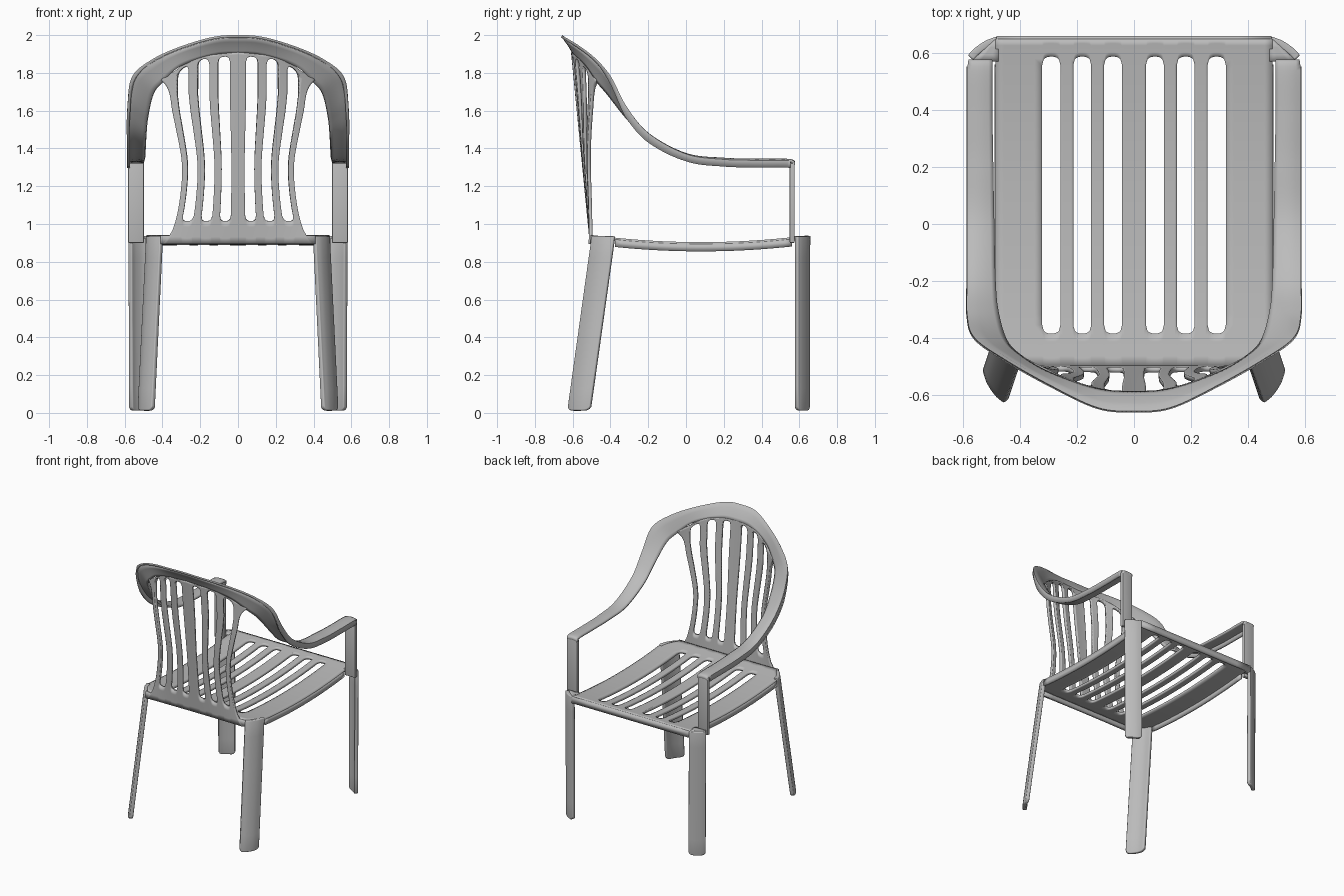
import bpy, bmesh, math
from mathutils import Vector

cube = bpy.data.objects.get("Cube")
if cube:
    bpy.data.objects.remove(cube)

plastic = bpy.data.materials.new("grey_plastic")
plastic.use_nodes = True
GREY = (0.5, 0.5, 0.5, 1)
plastic.diffuse_color = GREY
plastic.node_tree.nodes["Principled BSDF"].inputs["Base Color"].default_value = GREY


def smooth_curve(keys, values):
    """Cubic curve through values (numbers or vectors) at the given keys."""
    n = len(keys)

    def slope(i):
        a, b = max(i - 1, 0), min(i + 1, n - 1)
        return (values[b] - values[a]) / (keys[b] - keys[a])

    def f(t):
        t = min(max(t, keys[0]), keys[-1])
        i = max(k for k in range(n - 1) if keys[k] <= t)
        h = keys[i + 1] - keys[i]
        s = (t - keys[i]) / h
        return (values[i] * (1 + 2 * s) * (1 - s) ** 2 + slope(i) * h * s * (1 - s) ** 2
                + values[i + 1] * s * s * (3 - 2 * s) + slope(i + 1) * h * s * s * (s - 1))
    return f


def path(points):
    return smooth_curve(list(range(len(points))), [Vector(p) for p in points])


def sheet(name, patches, thickness, bevel=0):
    """Mirrored, thickened surface from (function(a, b), columns, rows) patches."""
    bm = bmesh.new()
    for f, nu, nv in patches:
        grid = [[bm.verts.new(f(i / nu, j / nv)) for j in range(nv + 1)] for i in range(nu + 1)]
        for i in range(nu):
            for j in range(nv):
                bm.faces.new((grid[i][j], grid[i + 1][j], grid[i + 1][j + 1], grid[i][j + 1]))
    bmesh.ops.remove_doubles(bm, verts=bm.verts, dist=0.0003)
    bmesh.ops.recalc_face_normals(bm, faces=bm.faces)
    mesh = bpy.data.meshes.new(name)
    bm.to_mesh(mesh)
    bm.free()
    mesh.materials.append(plastic)
    obj = bpy.data.objects.new(name, mesh)
    bpy.context.collection.objects.link(obj)
    obj.modifiers.new("mirror", 'MIRROR').merge_threshold = 0.002
    solid = obj.modifiers.new("solid", 'SOLIDIFY')
    solid.thickness, solid.offset = thickness, 0
    if bevel:
        round_edges = obj.modifiers.new("round", 'BEVEL')
        round_edges.width, round_edges.segments = bevel, 3
    bpy.ops.object.select_all(action='DESELECT')
    obj.select_set(True)
    bpy.context.view_layer.objects.active = obj
    bpy.ops.object.shade_smooth_by_angle(angle=math.radians(40))
    return obj


def lerp(a, b, t):
    return a + (b - a) * t


# Slots shared by the seat and the backrest: inner and outer edge of each
SLOTS = [(0.042, 0.105), (0.15, 0.213), (0.258, 0.322)]
LAST_SLOT = SLOTS[-1][1]
RADIUS = 0.03


def round_end(a):
    return RADIUS * (1 - max(0, 1 - abs(2 * a - 1) ** 2.5) ** 0.4)


def slotted(surface, edge, low, high, slot_low, slot_high, rows):
    """Slats running full length, and solid ends with rounded slots between them."""
    def strip(u0, u1, lo, hi):
        def f(a, b):
            u = lerp(u0, u1, a)
            return surface(u, lerp(lo(u, a), hi(u, a), b))
        return f

    def bottom(u, a):
        return low(u)

    def top(u, a):
        return high(u)

    def slat_low(u, a):
        return slot_low + RADIUS

    def slat_high(u, a):
        return slot_high(u) - RADIUS

    def hole_low(u, a):
        return slot_low + round_end(a)

    def hole_high(u, a):
        return slot_high(u) - round_end(a)

    patches = []
    starts = [0] + [s[1] for s in SLOTS]
    ends = [s[0] for s in SLOTS] + [edge]
    for u0, u1 in zip(starts, ends):
        patches += [(strip(u0, u1, bottom, slat_low), 6, 4),
                    (strip(u0, u1, slat_low, slat_high), 6, rows),
                    (strip(u0, u1, slat_high, top), 6, 4)]
    for u0, u1 in SLOTS:
        patches += [(strip(u0, u1, bottom, hole_low), 12, 4),
                    (strip(u0, u1, hole_high, top), 12, 4)]
    return patches


# Backrest: waisted panel that curves backward toward the middle
stile_edge = smooth_curve([0.89, 0.95, 1.0, 1.1, 1.25, 1.35, 1.5, 1.6, 1.68, 1.72, 1.745, 1.77],
                          [0.40, 0.355, 0.335, 0.312, 0.295, 0.298, 0.325, 0.345, 0.357, 0.37, 0.387, 0.415])
back_top = smooth_curve([0, 0.1, 0.2, 0.3, 0.37], [1.91, 1.90, 1.885, 1.835, 1.76])


def waist(z):
    return min(stile_edge(max(z, 1.0)) / 0.357, 1)


def back_point(u, z):
    x = u * waist(z)
    if u > LAST_SLOT:
        x = lerp(LAST_SLOT * waist(z), stile_edge(z), (u - LAST_SLOT) / (0.37 - LAST_SLOT))
    t = (z - 0.94) / 0.92
    return (x, -0.505 + t * (-0.09 + 0.13 * (x / 0.4) ** 2), z)


sheet("backrest", slotted(back_point, 0.37, lambda u: 0.895, back_top,
                          1.015, lambda u: back_top(u) - 0.017, 36), 0.018)


# Seat: slotted, gently dished, with a turned-down lip
def seat_z(y):
    return 0.895 + 0.034 * ((y - 0.08) / 0.55) ** 2


def seat_point(x, y):
    return (x, y, seat_z(y))


def seat_back(x):
    return -0.5 + max(0, x - 0.4) * 1.5


sheet("seat", slotted(seat_point, 0.485, seat_back, lambda u: 0.65,
                      -0.385, lambda u: 0.588, 24), 0.018)


def side_lip(a, b):
    y = lerp(-0.375, 0.56, b)
    return (0.481, y, seat_z(y) - 0.04 * a)


sheet("seat_side_lip", [(side_lip, 1, 24)], 0.016)
sheet("seat_front_lip", [(lambda a, b: (0.483 * a, 0.65, lerp(0.89, 0.936, b)), 4, 1)], 0.018)
sheet("seat_back_lip", [(lambda a, b: (0.41 * a, -0.5, lerp(0.895, 0.938, b)), 4, 1)], 0.018)


# Arms and top rim: one band lofted between its outer and inner edges
outer = path([(0.58, 0.567, 1.305), (0.58, 0.552, 1.33), (0.58, 0.38, 1.332), (0.58, 0.2, 1.337),
              (0.58, 0, 1.365), (0.58, -0.2, 1.475), (0.58, -0.32, 1.62), (0.555, -0.4, 1.775),
              (0.45, -0.475, 1.865), (0.3, -0.56, 1.933), (0.13, -0.64, 1.983), (0, -0.653, 1.993),
              (-0.13, -0.64, 1.983)])
inner = path([(0.498, 0.567, 1.305), (0.498, 0.552, 1.33), (0.498, 0.38, 1.332), (0.495, 0.2, 1.337),
              (0.492, 0, 1.357), (0.488, -0.2, 1.45), (0.478, -0.31, 1.56), (0.45, -0.41, 1.685),
              (0.4, -0.465, 1.75), (0.3, -0.525, 1.838), (0.13, -0.582, 1.893), (0, -0.592, 1.902),
              (-0.13, -0.582, 1.893)])


def band(a, b):
    crown = Vector((0, 0, 0.006 * math.sin(math.pi * a)))
    return outer(11 * b).lerp(inner(11 * b), a) + crown


def band_lip(a, b):
    t = lerp(1, 11, b)
    depth = 0.033 * min(1, max(0.15, (8 - t) / 2)) + 0.022 * max(0, 1 - abs(t - 6) / 2)
    return outer(t) - Vector((0, 0, depth * a))


sheet("arms_and_top_rim", [(band, 6, 88), (band_lip, 1, 80)], 0.016)

# Upright posts between the seat and the arms
sheet("arm_post", [(lambda a, b: (lerp(0.498, 0.582, a), 0.562, lerp(0.9, 1.322, b)), 1, 1)], 0.026, 0.005)


# Legs: thick bowed strips set diagonally across the corners
def leg(name, section, shift, top):
    bow = path([(x, y, 0) for x, y in section])
    last = len(section) - 1

    def f(a, b):
        p = bow(a * last)
        foot = 0.012 + 0.02 * abs(2 * a - 1) ** 6
        return p + Vector((shift[0] * (1 - b), shift[1] * (1 - b), lerp(foot, top, b)))
    sheet(name, [(f, 16, 8)], 0.026, 0.008)


leg("front_leg", [(0.573, 0.583), (0.55, 0.607), (0.515, 0.631), (0.478, 0.645)], (-0.004, 0), 0.935)
leg("rear_leg", [(0.476, -0.376), (0.46, -0.425), (0.432, -0.467), (0.402, -0.492)], (0.045, -0.128), 0.935)


# Small shoulders closing the tops of the front legs
def shoulder(a, b):
    return (lerp(0.475, lerp(0.572, 0.49, b), a), lerp(0.57, 0.645, b), 0.929)


sheet("front_leg_shoulder", [(shoulder, 3, 3)], 0.014)
